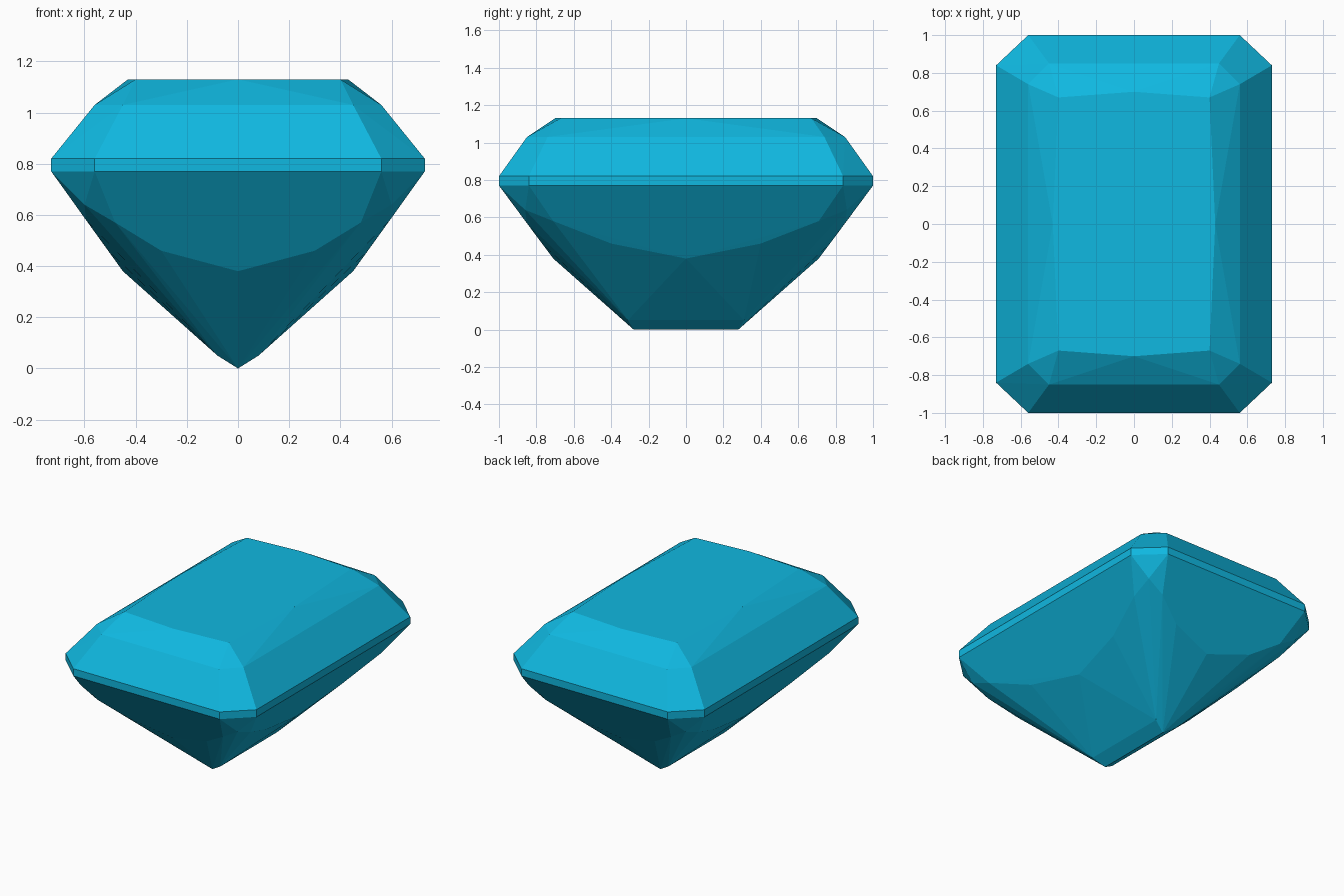
import bpy, bmesh, math

if "Cube" in bpy.data.objects:
    bpy.data.objects.remove(bpy.data.objects["Cube"])

# One quarter of the gem's corner points; the rest are mirrored in x and y
quarter = [
    # table
    (0.43, 0, 1.13), (0.40, 0.67, 1.13), (0, 0.70, 1.13),
    # crown step
    (0.56, 0.74, 1.03), (0.45, 0.85, 1.03),
    # girdle
    (0.73, 0.84, 0.82), (0.56, 1.0, 0.82), (0.73, 0.84, 0.77), (0.56, 1.0, 0.77),
    # pavilion corner
    (0.60, 0.86, 0.64),
    # scalloped lower edges of the end and side facets
    (0.48, 0.851, 0.57), (0.30, 0.77, 0.46), (0, 0.71, 0.38),
    (0.594, 0.71, 0.58), (0.507, 0.40, 0.46), (0.45, 0, 0.38),
    # keel
    (0.08, 0.31, 0.05), (0, 0.28, 0),
]
points = {(sx * x + 0.0, sy * y + 0.0, z) for x, y, z in quarter
          for sx in (1, -1) for sy in (1, -1)}

# Faceted gem: hull over the points, coplanar triangles merged
bm = bmesh.new()
for p in sorted(points):
    bm.verts.new(p)
bmesh.ops.convex_hull(bm, input=bm.verts[:])
loose = [v for v in bm.verts if not v.link_faces]
bmesh.ops.delete(bm, geom=loose, context='VERTS')
bmesh.ops.dissolve_limit(bm, angle_limit=math.radians(0.5),
                         verts=bm.verts[:], edges=bm.edges[:])
bmesh.ops.recalc_face_normals(bm, faces=bm.faces[:])
mesh = bpy.data.meshes.new("gem")
bm.to_mesh(mesh)
bm.free()

gem = bpy.data.objects.new("gem", mesh)
bpy.context.collection.objects.link(gem)

# Cyan colour
mat = bpy.data.materials.new("cyan")
mat.diffuse_color = (0.005, 0.48, 0.75, 1)
mat.use_nodes = True
mat.node_tree.nodes["Principled BSDF"].inputs["Base Color"].default_value = mat.diffuse_color
mesh.materials.append(mat)
